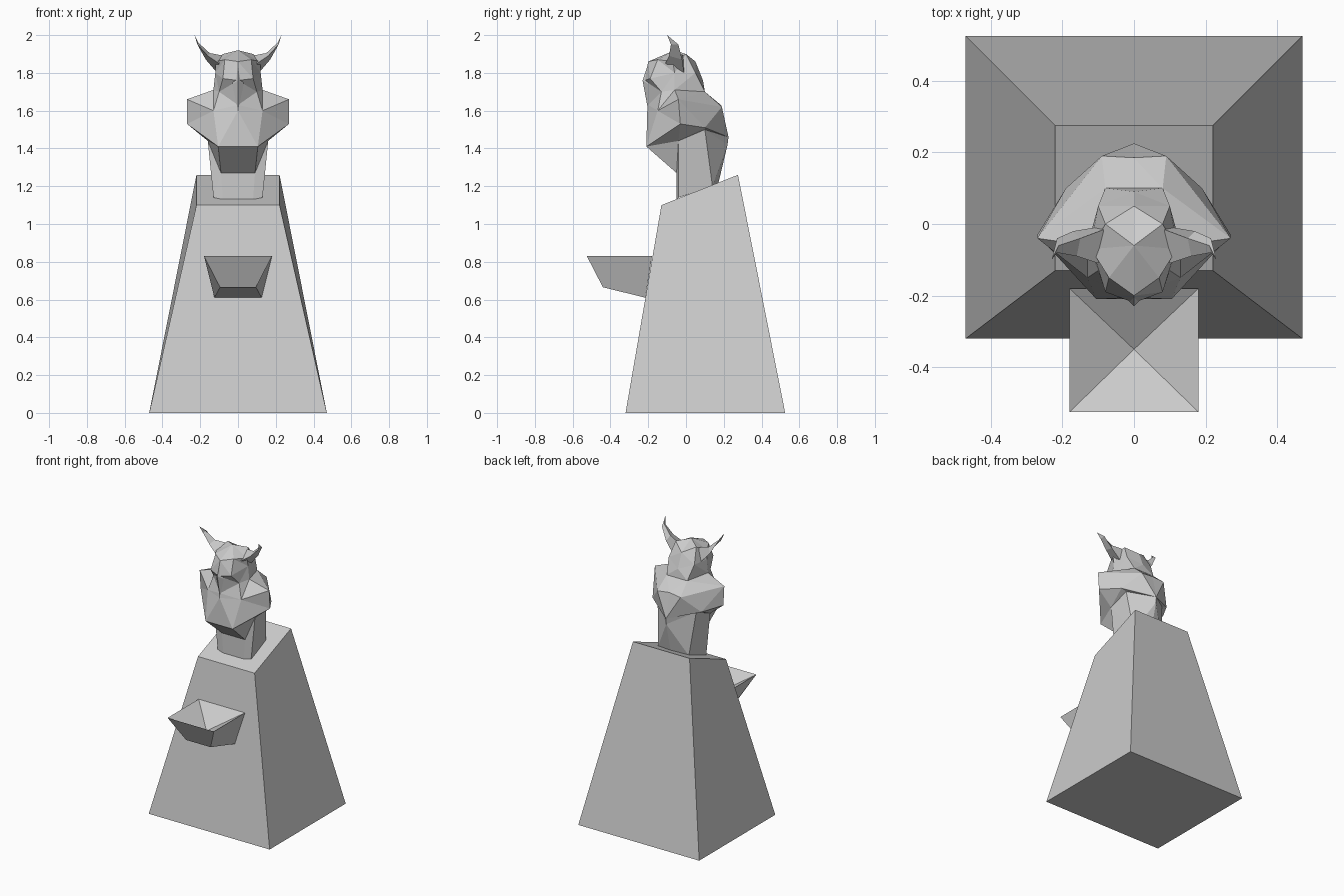
import bpy
import bmesh

cube = bpy.data.objects.get("Cube")
if cube:
    bpy.data.objects.remove(cube, do_unlink=True)

STONE = (0.6, 0.6, 0.6, 1.0)
stone = bpy.data.materials.new("grey stone")
stone.use_nodes = True
stone.diffuse_color = STONE
stone.node_tree.nodes["Principled BSDF"].inputs["Base Color"].default_value = STONE


def finish(name, bm, mirrored=False):
    """Turn a bmesh into a flat-shaded stone object, optionally mirrored in x."""
    bmesh.ops.recalc_face_normals(bm, faces=bm.faces)
    mesh = bpy.data.meshes.new(name)
    bm.to_mesh(mesh)
    bm.free()
    mesh.materials.append(stone)
    obj = bpy.data.objects.new(name, mesh)
    bpy.context.scene.collection.objects.link(obj)
    if mirrored:
        mirror = obj.modifiers.new("mirror", "MIRROR")
        mirror.use_clip = True
    return obj


def loft(bm, rings, closed):
    """Skin successive rings of points; return the rings as vertices."""
    loops = [[bm.verts.new(p) for p in ring] for ring in rings]
    count = len(rings[0])
    for low, high in zip(loops, loops[1:]):
        for i in range(count if closed else count - 1):
            j = (i + 1) % count
            bm.faces.new((low[i], low[j], high[j], high[i]))
    return loops


def fan(bm, loop, point, closed):
    """Close a ring with triangles meeting at one point."""
    tip = bm.verts.new(point)
    pairs = list(zip(loop, loop[1:])) + ([(loop[-1], loop[0])] if closed else [])
    for a, b in pairs:
        bm.faces.new((a, b, tip))


def oblong(half_front, half_back, front, back, z_front, z_back):
    """Four corners of a symmetric, possibly sloping quad."""
    return [(-half_front, front, z_front), (half_front, front, z_front),
            (half_back, back, z_back), (-half_back, back, z_back)]


# Tapered pedestal with a sloping top
bm = bmesh.new()
loops = loft(bm, [oblong(0.47, 0.47, -0.32, 0.525, 0, 0),
                  oblong(0.22, 0.22, -0.13, 0.275, 1.1, 1.26)], True)
bm.faces.new(loops[0])
bm.faces.new(loops[1])
finish("pedestal", bm)

# Projecting basin with a hollow shaped as an inverted pyramid
bm = bmesh.new()
loops = loft(bm, [oblong(0.095, 0.125, -0.44, -0.215, 0.665, 0.61),
                  oblong(0.18, 0.18, -0.525, -0.18, 0.83, 0.83)], True)
bm.faces.new(loops[0])
fan(bm, loops[1], (0, -0.35, 0.72), True)
finish("basin", bm)

# Bird body: half rings from front centre round to back centre
body_rings = [
    # foot
    [(0, -.05, 1.13), (.08, -.05, 1.13), (.13, -.04, 1.14), (.12, .14, 1.2), (0, .17, 1.21)],
    # top of leg block
    [(0, -.05, 1.27), (.09, -.05, 1.27), (.16, -.04, 1.44), (.15, .1, 1.5), (0, .22, 1.42)],
    # lower breast and wing edge
    [(0, -.21, 1.41), (.105, -.21, 1.41), (.27, -.03, 1.53), (.19, .1, 1.51), (0, .225, 1.46)],
    # shoulders
    [(0, -.205, 1.6), (.13, -.15, 1.6), (.27, -.04, 1.66), (.09, .19, 1.62), (0, .185, 1.63)],
    # neck
    [(0, -.2, 1.63), (.1, -.13, 1.7), (.13, -.06, 1.71), (.08, .1, 1.7), (0, .1, 1.7)],
    # face
    [(0, -.22, 1.76), (.08, -.19, 1.77), (.12, -.06, 1.8), (.1, .05, 1.8), (0, .09, 1.76)],
    # brow
    [(0, -.2, 1.86), (.07, -.15, 1.87), (.12, -.07, 1.86), (.08, 0, 1.9), (0, .05, 1.86)],
]
bm = bmesh.new()
loops = loft(bm, body_rings, False)
fan(bm, loops[-1], (0, -.06, 1.92), False)
bmesh.ops.triangulate(bm, faces=bm.faces)
finish("bird_body", bm, True)

# Ear tufts curving outward and forward
ear_rings = [
    [(.07, -.01, 1.89), (.1, -.11, 1.85), (.11, -.01, 1.8)],
    [(.15, -.04, 1.905), (.16, -.09, 1.89), (.17, -.02, 1.87)],
    [(.21, -.06, 1.96), (.215, -.08, 1.95), (.215, -.04, 1.95)],
]
bm = bmesh.new()
loops = loft(bm, ear_rings, True)
bm.faces.new(loops[0])
fan(bm, loops[-1], (.23, -.1, 2), True)
finish("ear_tufts", bm, True)

# Narrow beak with a central ridge
bm = bmesh.new()
rim = [bm.verts.new(p) for p in
       [(0, -.2, 1.85), (.03, -.2, 1.74), (0, -.2, 1.6), (-.03, -.2, 1.74)]]
bm.faces.new(rim)
fan(bm, rim, (0, -.23, 1.76), True)
finish("beak", bm)
